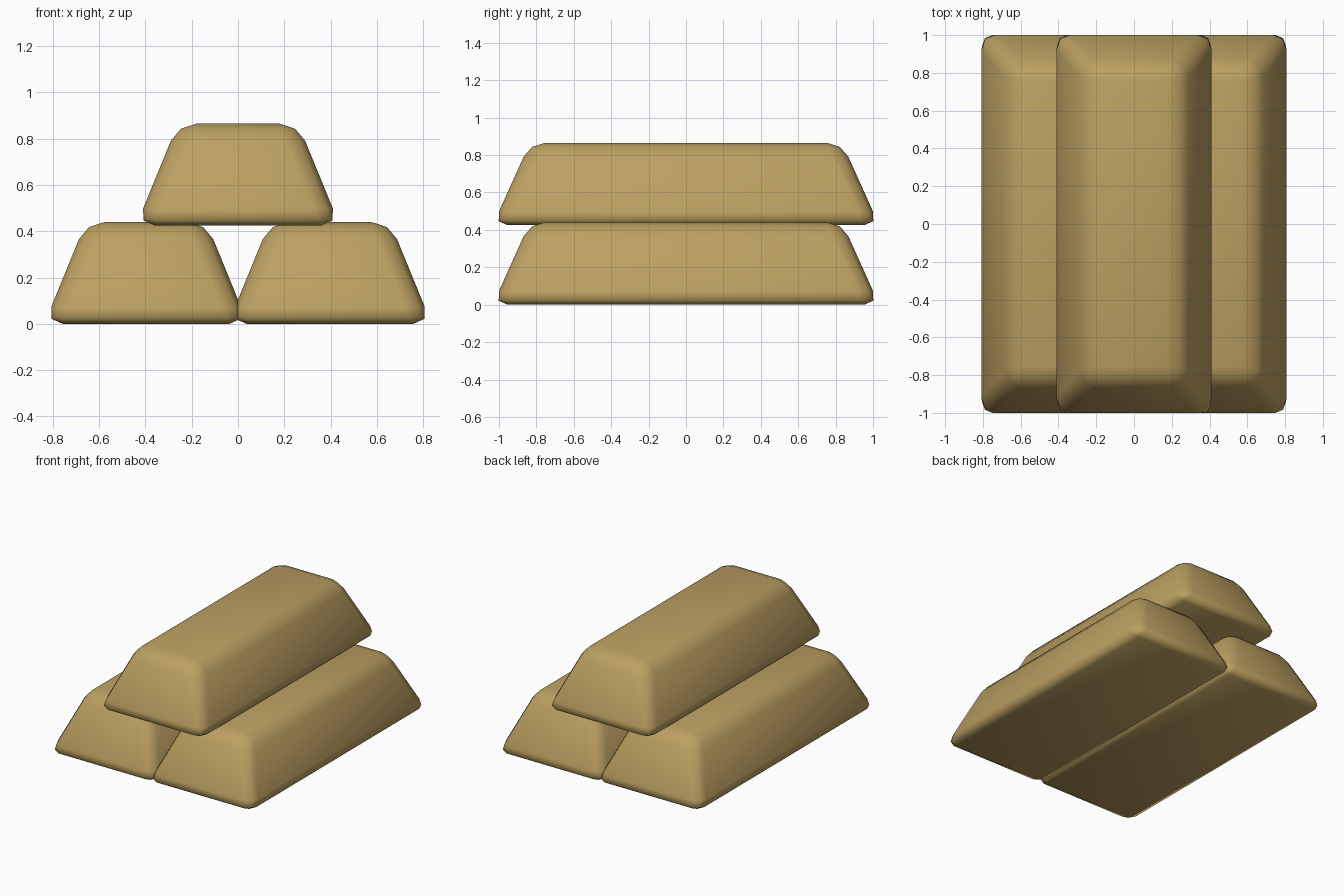
import bpy, bmesh

if "Cube" in bpy.data.objects:
    bpy.data.objects.remove(bpy.data.objects["Cube"])

H = 0.44          # bar height
BEVEL = 0.08

gold = bpy.data.materials.new("gold")
gold.diffuse_color = (0.50, 0.35, 0.12, 1)
gold.use_nodes = True
gold.node_tree.nodes["Principled BSDF"].inputs["Base Color"].default_value = gold.diffuse_color


def make_bar(name, x, z):
    # Tapered block: a cube with a wide base and narrow top
    bm = bmesh.new()
    bmesh.ops.create_cube(bm, size=2)
    for v in bm.verts:
        top = v.co.z > 0
        v.co.x *= 0.26 if top else 0.44
        v.co.y *= 0.835 if top else 1.033
        v.co.z = H if top else 0
    # Rounded edges in two steps
    bmesh.ops.bevel(bm, geom=bm.edges[:], offset=BEVEL, offset_type='OFFSET',
                    segments=2, profile=0.5, affect='EDGES')
    for f in bm.faces:
        f.smooth = True
    me = bpy.data.meshes.new(name)
    bm.to_mesh(me)
    bm.free()
    me.materials.append(gold)
    ob = bpy.data.objects.new(name, me)
    ob.location = (x, 0, z)
    bpy.context.collection.objects.link(ob)


# Two bars side by side, one resting on top
make_bar("bar_left", -0.397, 0)
make_bar("bar_right", 0.397, 0)
make_bar("bar_top", 0, 0.425)
